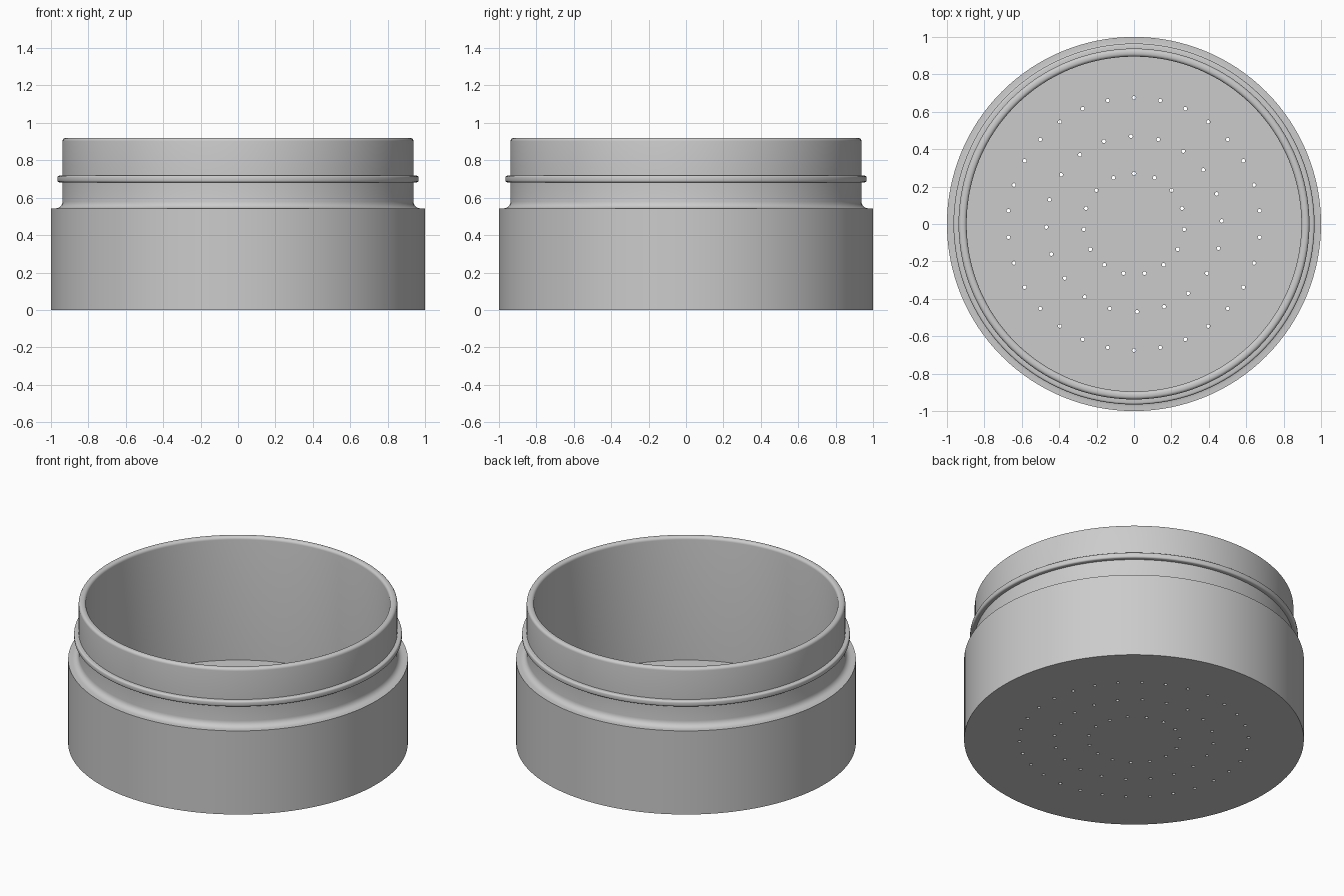
import bpy
import bmesh
from math import sin, cos, pi, radians
from mathutils import Matrix, Vector

cube = bpy.data.objects.get("Cube")
if cube:
    bpy.data.objects.remove(cube, do_unlink=True)

SEGMENTS = 128
FLOOR_Z = 0.12

grey = bpy.data.materials.new("plain_grey")
grey.use_nodes = True
colour = (0.6, 0.6, 0.6, 1)
grey.diffuse_color = colour
grey.node_tree.nodes["Principled BSDF"].inputs["Base Color"].default_value = colour


def arc(r, z, radius, start, end, steps=5):
    """Profile points (radius, height) along a rounded corner, angles in degrees."""
    angles = [radians(start + (end - start) * i / steps) for i in range(steps + 1)]
    return [(r + radius * cos(a), z + radius * sin(a)) for a in angles]


def make_object(name, bm):
    bmesh.ops.recalc_face_normals(bm, faces=bm.faces)
    mesh = bpy.data.meshes.new(name)
    bm.to_mesh(mesh)
    bm.free()
    obj = bpy.data.objects.new(name, mesh)
    bpy.context.collection.objects.link(obj)
    mesh.materials.append(grey)
    return obj


def lathe(name, profile):
    """Revolve an open profile, closing both ends with flat discs."""
    bm = bmesh.new()
    rings = []
    for r, z in profile:
        rings.append([bm.verts.new((r * cos(2 * pi * i / SEGMENTS), r * sin(2 * pi * i / SEGMENTS), z))
                      for i in range(SEGMENTS)])
    for a, b in zip(rings, rings[1:]):
        for i in range(SEGMENTS):
            j = (i + 1) % SEGMENTS
            bm.faces.new((a[i], a[j], b[j], b[i]))
    bm.faces.new(rings[0])
    bm.faces.new(rings[-1])
    return make_object(name, bm)


# Jar body: wall, shoulder fillet, neck with snap bead, rounded rim, hollow inside
profile = [(1, 0), (1, 0.543)]
profile += arc(0.975, 0.58, 0.037, 270, 180)
profile += [(0.938, 0.682)]
profile += arc(0.955, 0.692, 0.01, 270, 360, 3)
profile += arc(0.955, 0.708, 0.01, 0, 90, 3)
profile += [(0.938, 0.718)]
profile += arc(0.92, 0.902, 0.018, 0, 90)
profile += arc(0.913, 0.902, 0.018, 90, 180)
profile += [(0.895, FLOOR_Z)]
body = lathe("jar_body", profile)

# Drain holes: three rings of small drills through the floor
bm = bmesh.new()
for radius, count, offset in ((0.27, 15, 0), (0.47, 20, 2), (0.675, 30, 0)):
    for i in range(count):
        a = pi / 2 + radians(offset) + 2 * pi * i / count
        spot = Vector((radius * cos(a), radius * sin(a), FLOOR_Z / 2))
        bmesh.ops.create_cone(bm, cap_ends=True, segments=12, radius1=0.01, radius2=0.01,
                              depth=FLOOR_Z * 2, matrix=Matrix.Translation(spot))
drills = make_object("hole_cutter", bm)
drills.hide_render = True

cut = body.modifiers.new("drain_holes", "BOOLEAN")
cut.operation = "DIFFERENCE"
cut.solver = "EXACT"
cut.object = drills

bpy.ops.object.select_all(action="DESELECT")
body.select_set(True)
bpy.context.view_layer.objects.active = body
bpy.ops.object.modifier_apply(modifier=cut.name)
bpy.data.objects.remove(drills, do_unlink=True)
bpy.ops.object.shade_smooth_by_angle(angle=radians(35))
